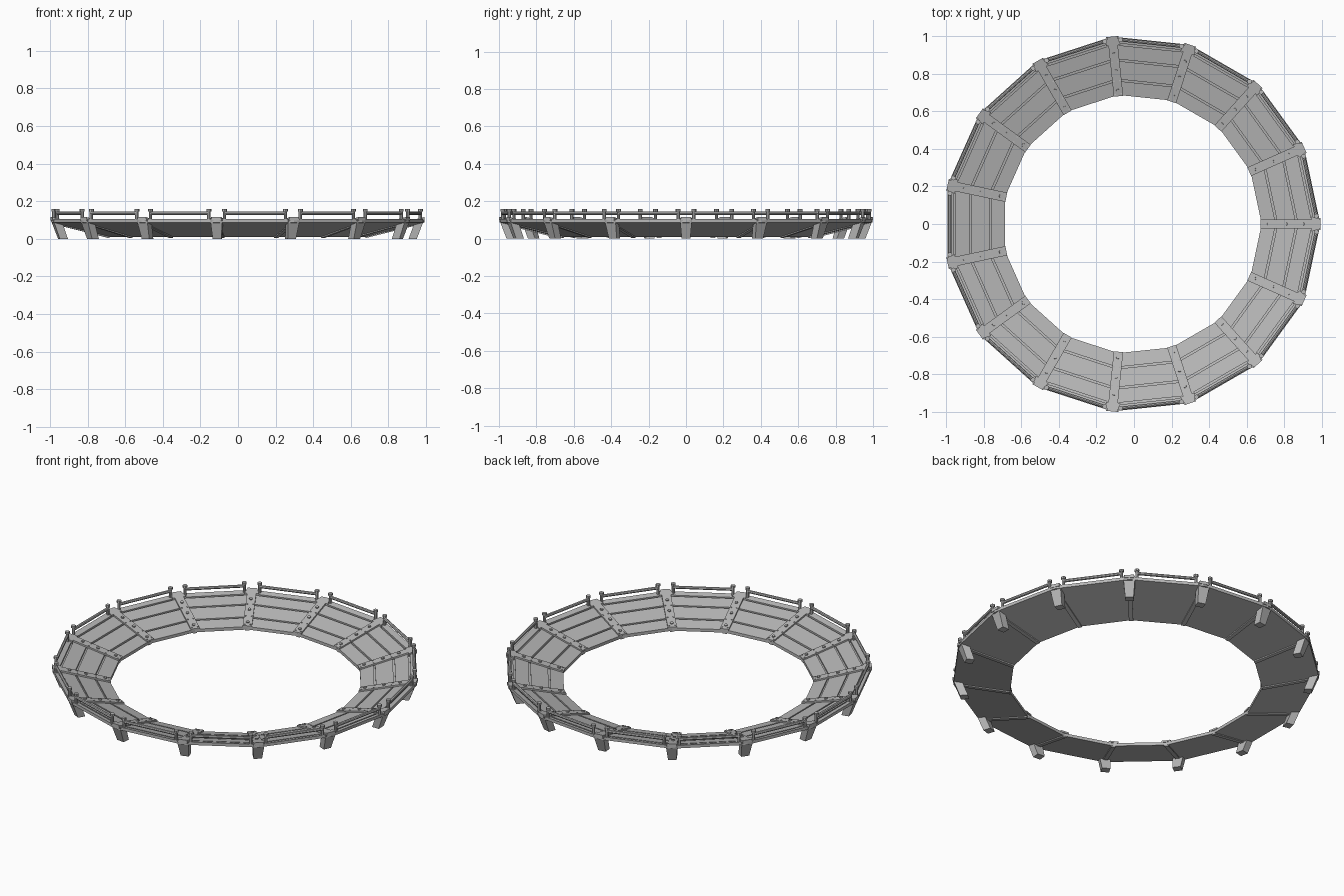
import bpy, bmesh
from math import radians, tan, cos, sin
from mathutils import Vector, Matrix

if "Cube" in bpy.data.objects:
    bpy.data.objects.remove(bpy.data.objects["Cube"])

SIDES = 15
STEP = radians(360 / SIDES)
HALF = tan(STEP / 2)
SHIFT = Vector((-0.011, 0, 0))
INNER, OUTER = 0.675, 0.98


def material(name, value):
    m = bpy.data.materials.new(name)
    m.use_nodes = True
    color = (value, value, value, 1)
    m.diffuse_color = color
    m.node_tree.nodes["Principled BSDF"].inputs["Base Color"].default_value = color
    return m


GREY = material("plain grey", 0.48)


def deck(r):
    """Height of the sloping deck at apothem r."""
    return 0.028 + (r - INNER) / (OUTER - INNER) * 0.076


def place(angle, r, t, z):
    return SHIFT + Vector((r * cos(angle) - t * sin(angle),
                           r * sin(angle) + t * cos(angle), z))


def prism(bm, angle, profile, width):
    """Radial profile extruded sideways to a half width that may vary."""
    sides = [[bm.verts.new(place(angle, r, s * width(r, z), z)) for r, z in profile]
             for s in (-1, 1)]
    n = len(profile)
    bm.faces.new(sides[0])
    bm.faces.new(sides[1][::-1])
    for i in range(n):
        j = (i + 1) % n
        bm.faces.new((sides[0][i], sides[1][i], sides[1][j], sides[0][j]))


def rod(bm, a, b, radius, segments=8):
    axis = b - a
    turn = axis.to_track_quat('Z', 'Y').to_matrix().to_4x4()
    bmesh.ops.create_cone(bm, cap_ends=True, segments=segments, radius1=radius,
                          radius2=radius, depth=axis.length,
                          matrix=Matrix.Translation((a + b) / 2) @ turn)


def finish(bm, name, smooth=False):
    bmesh.ops.recalc_face_normals(bm, faces=bm.faces)
    mesh = bpy.data.meshes.new(name)
    bm.to_mesh(mesh)
    bm.free()
    mesh.materials.append(GREY)
    ob = bpy.data.objects.new(name, mesh)
    bpy.context.collection.objects.link(ob)
    if smooth:
        bpy.ops.object.select_all(action='DESELECT')
        ob.select_set(True)
        bpy.context.view_layer.objects.active = ob
        bpy.ops.object.shade_smooth_by_angle(angle=radians(40))


def slab(r0, r1, top, bottom):
    return [(r0, deck(r0) + bottom), (r1, deck(r1) + bottom),
            (r1, deck(r1) + top), (r0, deck(r0) + top)]


panels = [STEP * (k + 0.5) for k in range(SIDES)]
joints = [STEP * k for k in range(SIDES)]


def mitre(r, z):
    return r * HALF


# Sloping deck: a backing sheet and planks with grooves between them
bm = bmesh.new()
for a in panels:
    prism(bm, a, slab(INNER, OUTER, -0.010, -0.018), mitre)
finish(bm, "deck_backing")

bm = bmesh.new()
cuts = [INNER, 0.753, 0.859, 0.943, OUTER]
for a in panels:
    for i, (r0, r1) in enumerate(zip(cuts, cuts[1:])):
        lo = r0 + (0.005 if i else 0)
        hi = r1 - (0.005 if i < 3 else 0)
        prism(bm, a, slab(lo, hi, 0, -0.010), mitre)
finish(bm, "deck_planks")

# Cover strips over the joints, with rafters below and bolts on top
strips, rafters, bolts = bmesh.new(), bmesh.new(), bmesh.new()
for a in joints:
    prism(strips, a, slab(0.683, 0.965, 0.006, -0.004), lambda r, z: 0.025)
    prism(strips, a, slab(0.955, 1.002, 0.006, -0.012),
          lambda r, z: 0.04 if r < 0.98 else 0.026)
    prism(rafters, a, slab(0.69, 0.97, -0.010, -0.028), lambda r, z: 0.012)
    for r in (0.715, 0.82, 0.91):
        base = place(a, r, 0, deck(r))
        rod(bolts, base, base + Vector((-0.26 * cos(a), -0.26 * sin(a), 1)) * 0.012, 0.009)
    for r in (0.695, 0.765, 0.865):
        for t in (-0.016, 0.016):
            base = place(a, r, t, deck(r))
            rod(bolts, base, base + Vector((0, 0, 0.009)), 0.004, 6)
finish(strips, "joint_strips")
finish(rafters, "joint_rafters")
finish(bolts, "bolts", True)

# Tapered legs leaning inward under each outer corner
bm = bmesh.new()
for a in joints:
    prism(bm, a, [(0.918, 0), (0.962, 0), (1.002, 0.105), (0.952, 0.09)],
          lambda r, z: 0.023 + 0.09 * z)
finish(bm, "legs")

# Handrails with capped posts along the rim
posts, rails = bmesh.new(), bmesh.new()
for a in panels:
    r, t = 0.968, 0.163
    for s in (-1, 1):
        rod(posts, place(a, r, s * t, 0.09), place(a, r, s * t, 0.148), 0.009)
        rod(posts, place(a, r, s * t, 0.146), place(a, r, s * t, 0.159), 0.013)
    rod(rails, place(a, r, -t, 0.135), place(a, r, t, 0.135), 0.009)
finish(posts, "rail_posts", True)
finish(rails, "handrails", True)
